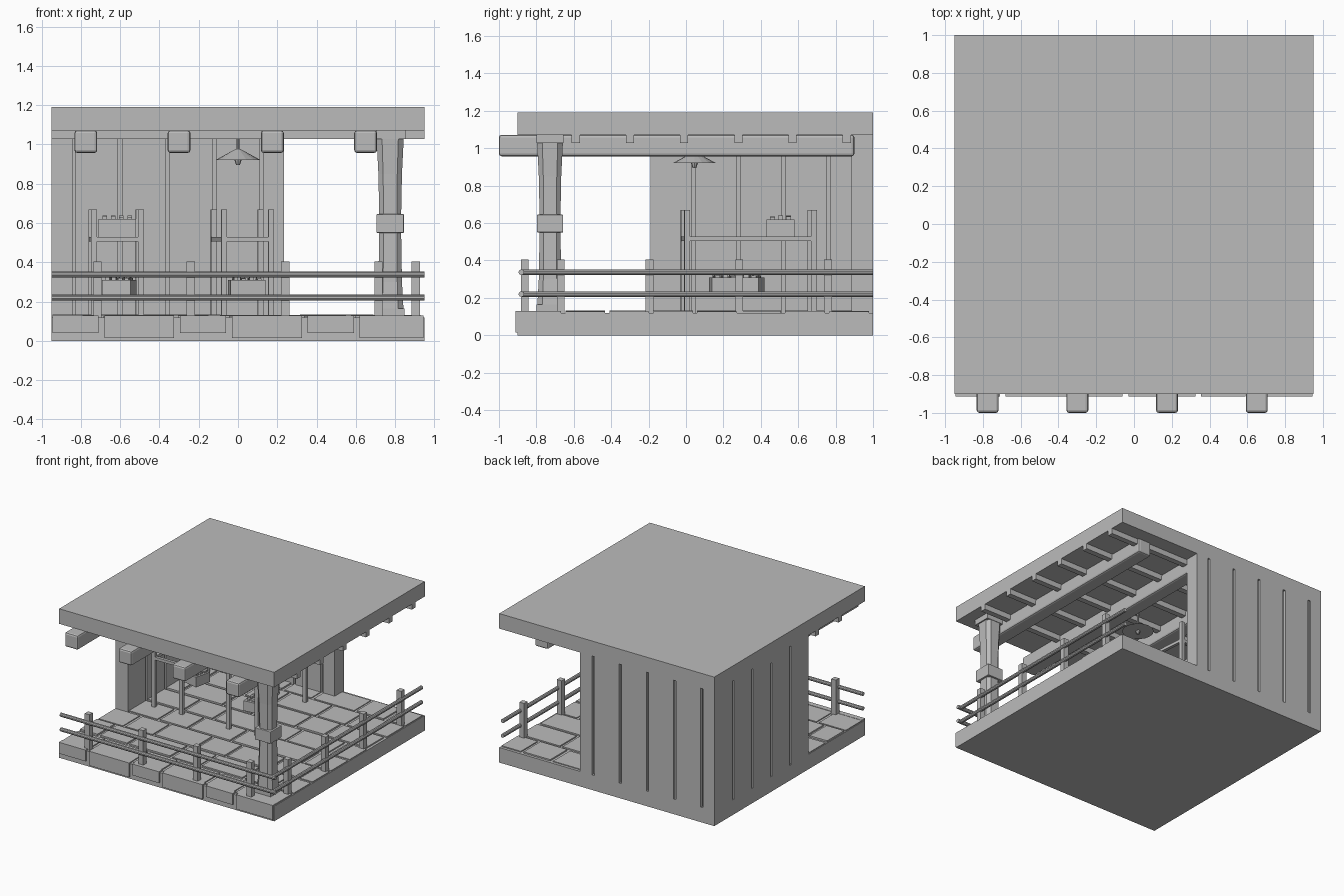
import bpy, bmesh, random
from math import radians
from mathutils import Matrix, Vector

if "Cube" in bpy.data.objects:
    bpy.data.objects.remove(bpy.data.objects["Cube"])

GREY = (0.5, 0.5, 0.5, 1)
mat = bpy.data.materials.new("plain grey")
mat.use_nodes = True
mat.diffuse_color = GREY
mat.node_tree.nodes["Principled BSDF"].inputs["Base Color"].default_value = GREY


def finish(name, bm, bevel=0):
    mesh = bpy.data.meshes.new(name)
    bm.to_mesh(mesh)
    bm.free()
    mesh.materials.append(mat)
    obj = bpy.data.objects.new(name, mesh)
    bpy.context.collection.objects.link(obj)
    if bevel:
        mod = obj.modifiers.new("soft edges", "BEVEL")
        mod.width = bevel
        mod.segments = 2
    return obj


def boxes(name, spans, bevel=0):
    """One object from boxes, each given as x, y and z ranges."""
    bm = bmesh.new()
    for span in spans:
        size = [b - a for a, b in span]
        mid = [(a + b) / 2 for a, b in span]
        bmesh.ops.create_cube(bm, size=1, matrix=Matrix.Translation(mid) @ Matrix.Diagonal((*size, 1)))
    return finish(name, bm, bevel)


def around(c, half):
    return (c - half, c + half)


def rod(name, a, b, r1, r2=None, sides=10):
    a, b = Vector(a), Vector(b)
    bm = bmesh.new()
    turn = (b - a).to_track_quat("Z", "Y").to_matrix().to_4x4()
    bmesh.ops.create_cone(bm, cap_ends=True, segments=sides, radius1=r1,
                          radius2=r1 if r2 is None else r2, depth=(b - a).length,
                          matrix=Matrix.Translation((a + b) / 2) @ turn)
    return finish(name, bm)


# Floor slab and flat roof
EDGE = (-0.95, 0.95)
DEPTH = (-0.9, 1)
boxes("floor_slab", [(EDGE, DEPTH, (0, 0.12))])
boxes("roof_slab", [(EDGE, DEPTH, (1.07, 1.19))])

# Paving in staggered rows of long and short stones
random.seed(4)
stones = []
row_depth = 0.235
for row in range(8):
    y0 = -0.88 + row * row_depth
    x = -0.945 - (row % 3) * 0.2
    long = row % 2 == 1
    while x < 0.92:
        width = 0.355 if long else 0.235
        lo, hi = max(x, -0.945), min(x + width, 0.945)
        if hi - lo > 0.04:
            stones.append(((lo, hi), (y0, y0 + row_depth - 0.022), (0.11, random.uniform(0.126, 0.134))))
        x += width + 0.025
        long = not long
boxes("floor_stones", stones)

# Facing stones along the front edge
facing = []
x = -0.945
for i in range(6):
    width = 0.355 if i % 2 else 0.235
    facing.append(((x, min(x + width, 0.945)), (-0.912, -0.87), (0.015 if i % 2 else 0.04, 0.13)))
    x += width + 0.03
boxes("front_facing_stones", facing)

# Plank walls with narrow recessed seams
WALL_Z = (0.1, 1.08)
SEAM = 0.01


def plank_ranges(start, end, seams):
    cuts = [start - SEAM] + seams + [end + SEAM]
    return [(a + SEAM, b - SEAM) for a, b in zip(cuts, cuts[1:])]


back = plank_ranges(-0.95, 0.235, [-0.84 + 0.24 * i for i in range(5)])
side = plank_ranges(-0.19, 0.99, [0.04 + 0.24 * i for i in range(4)])
boxes("back_wall_planks", [(r, (0.885, 1), WALL_Z) for r in back])
boxes("side_wall_planks", [((-0.95, -0.84), r, WALL_Z) for r in side])
boxes("wall_cores", [((-0.93, 0.22), (0.91, 0.98), WALL_Z),
                     ((-0.93, -0.865), (-0.17, 0.98), WALL_Z)])

# Roof beams and the battens across them
beams = [-0.775 + 0.475 * i for i in range(4)]
boxes("roof_beams", [(around(x, 0.058), (-1, 0.9), (0.957, 1.072)) for x in beams], 0.014)
boxes("roof_battens", [(EDGE, around(-0.88 + 0.29 * i, 0.022), (1.027, 1.075)) for i in range(1, 7)])

# Tapered corner column with chamfered corners
cx, cy = 0.775, -0.727
bm = bmesh.new()
rings = []
for z, half in [(0.12, 0.07), (0.3, 0.06), (0.6, 0.055), (0.85, 0.06), (1.03, 0.069), (1.075, 0.069)]:
    c = half * 0.6
    outline = [(half, -c), (half, c), (c, half), (-c, half), (-half, c), (-half, -c), (-c, -half), (c, -half)]
    rings.append([bm.verts.new((cx + x, cy + y, z)) for x, y in outline])
for low, high in zip(rings, rings[1:]):
    for i in range(8):
        j = (i + 1) % 8
        bm.faces.new((low[i], low[j], high[j], high[i]))
bm.faces.new(rings[0][::-1])
bm.faces.new(rings[-1])
finish("corner_column", bm)
boxes("column_band", [(around(cx, 0.07), around(cy, 0.07), (0.55, 0.645))], 0.004)
boxes("column_base_and_cap", [(around(cx, 0.072), around(cy, 0.072), (0.12, 0.165)),
                              (around(cx + 0.005, 0.074), around(cy, 0.072), (1.027, 1.072))])

# Railing on the front and the open side
fence_z = (0.12, 0.405)
posts = [(around(x, 0.021), around(-0.862, 0.021), fence_z) for x in (-0.715, -0.24, 0.24, 0.715)]
posts += [(around(0.905, 0.021), around(y, 0.021), fence_z) for y in (-0.67, -0.195, 0.285, 0.76)]
boxes("railing_posts", posts)
for label, z in (("lower", 0.22), ("upper", 0.337)):
    rod(f"front_{label}_rail", (-0.95, -0.88, z), (0.95, -0.88, z), 0.015)
    rod(f"side_{label}_rail", (0.922, -0.88, z), (0.922, 1, z), 0.015)

# Hanging lamp
ly = 0.045
rod("lamp_cord", (0, ly, 0.96), (0, ly, 1.075), 0.007, sides=8)
rod("lamp_shade", (0, ly, 0.92), (0, ly, 0.977), 0.116, 0.012, 16)
rod("lamp_bulb", (0, ly, 0.895), (0, ly, 0.925), 0.01, 0.02, 8)


# Two post-and-bar racks
def rack(name, x, y, angle):
    w, d = 0.12, 0.34
    parts = [(around(sx * w, 0.015), around(sy * d, 0.015), (0.12, 0.67)) for sx in (-1, 1) for sy in (-1, 1)]
    parts += [(around(s * w, 0.012), (-d, d), (0.505, 0.528)) for s in (-1, 1)]
    parts += [((-w, w), around(s * d, 0.012), (0.505, 0.528)) for s in (-1, 1)]
    obj = boxes(name, parts)
    obj.location = (x, y, 0)
    obj.rotation_euler.z = radians(angle)


rack("left_rack", -0.62, 0.335, 1)
rack("right_rack", 0.022, 0.335, 4.5)


# Boxes filled with small goods
def crate(name, x, y, z, size, angle):
    sx, sy, sz = size
    parts = [(around(0, sx / 2), around(0, sy / 2), (0, sz))]
    for i in range(4):
        for j in range(3):
            px, py = (i - 1.5) * sx / 4.5, (j - 1) * sy / 3.5
            parts.append((around(px, 0.011), around(py, 0.014), (sz - 0.01, sz + random.uniform(0.006, 0.02))))
    obj = boxes(name, parts)
    obj.location = (x, y, z)
    obj.rotation_euler.z = radians(angle)


crate("low_crate_left", -0.605, 0.335, 0.23, (0.15, 0.14, 0.08), -12)
crate("low_crate_right", 0.045, 0.205, 0.23, (0.18, 0.15, 0.08), 5)
crate("upper_crate", -0.615, 0.505, 0.525, (0.19, 0.15, 0.095), 0)
